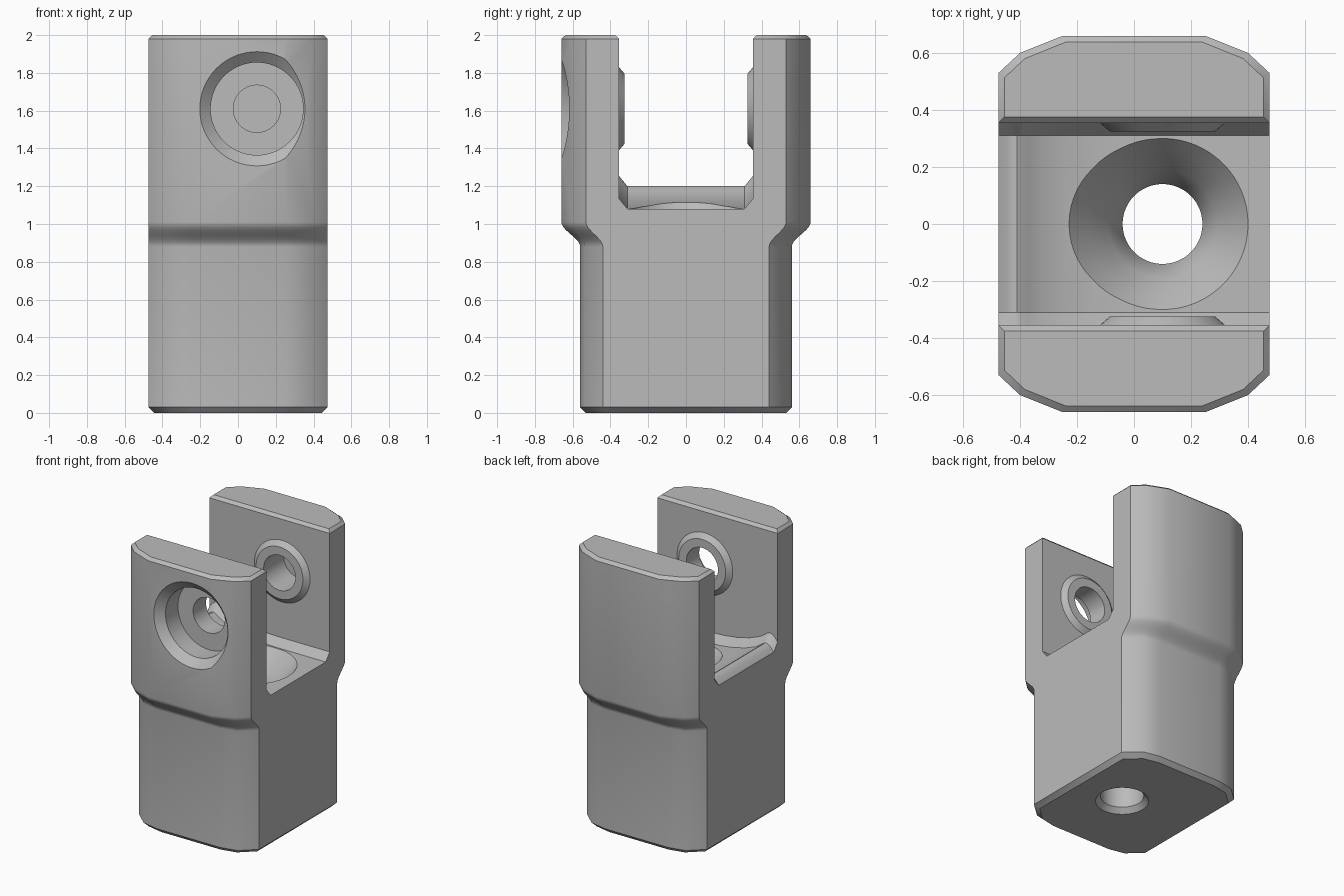
import bpy, bmesh, math

cube = bpy.data.objects.get("Cube")
if cube:
    bpy.data.objects.remove(cube, do_unlink=True)

grey = bpy.data.materials.new("plain grey")
grey.use_nodes = True
colour = (0.5, 0.5, 0.5, 1)
grey.diffuse_color = colour
grey.node_tree.nodes["Principled BSDF"].inputs["Base Color"].default_value = colour

PIN_X, PIN_Z = 0.1, 1.61


def loft(name, loops):
    """Closed solid skinned through loops of equal length."""
    bm = bmesh.new()
    rings = [[bm.verts.new(p) for p in loop] for loop in loops]
    n = len(rings[0])
    for a, b in zip(rings, rings[1:]):
        for i in range(n):
            j = (i + 1) % n
            bm.faces.new((a[i], a[j], b[j], b[i]))
    bm.faces.new(rings[0])
    bm.faces.new(rings[-1])
    bmesh.ops.recalc_face_normals(bm, faces=bm.faces)
    mesh = bpy.data.meshes.new(name)
    bm.to_mesh(mesh)
    bm.free()
    mesh.materials.append(grey)
    obj = bpy.data.objects.new(name, mesh)
    bpy.context.collection.objects.link(obj)
    return obj


def lathe(name, profile, along_y, segments=64):
    """Round solid from (radius, position) pairs, along y at the pin or along z."""
    loops = []
    for r, t in profile:
        loop = []
        for i in range(segments):
            a = 2 * math.pi * i / segments
            u, v = r * math.cos(a), r * math.sin(a)
            loop.append((PIN_X + u, t, PIN_Z + v) if along_y else (PIN_X + u, v, t))
        loops.append(loop)
    return loft(name, loops)


def combine(target, tool, operation):
    mod = target.modifiers.new("combine", 'BOOLEAN')
    mod.operation = operation
    mod.solver = 'EXACT'
    mod.object = tool
    bpy.context.view_layer.objects.active = target
    bpy.ops.object.modifier_apply(modifier=mod.name)
    bpy.data.objects.remove(tool, do_unlink=True)


# Body outline: blends the narrow lower section into the wide upper one
LOWER = [(0.25, 0.56), (0.37, 0.535), (0.475, 0.44)]
UPPER = [(0.25, 0.66), (0.40, 0.60), (0.475, 0.53)]


def outline(z, blend, inset=0):
    q = [(a[0] + (b[0] - a[0]) * blend, a[1] + (b[1] - a[1]) * blend)
         for a, b in zip(LOWER, UPPER)]
    q = [(x * (1 - inset / 0.475), y * (1 - inset / 0.6)) for x, y in q]
    half = q + [(x, -y) for x, y in reversed(q)]
    return [(x, y, z) for x, y in half + [(-x, -y) for x, y in half]]


levels = [outline(0, 0, 0.03), outline(0.03, 0)]
STEPS = 10
for i in range(STEPS + 1):
    t = i / STEPS
    levels.append(outline(0.88 + 0.13 * t, t * t * (3 - 2 * t)))
levels += [outline(1.98, 1), outline(2, 1, 0.02)]
body = loft("fork_body", levels)

# Slot between the arms: curved floor with a rounded lip and chamfered sides
floor = [(-0.6, 1.06), (-0.475, 1.15), (-0.45, 1.18), (-0.425, 1.197), (-0.41, 1.2),
         (-0.395, 1.193), (-0.37, 1.175), (-0.33, 1.15), (-0.25, 1.12),
         (-0.15, 1.097), (-0.05, 1.084), (0.08, 1.08), (0.6, 1.08)]


def slot_section(y, lift):
    return [(x, y, z + lift) for x, z in floor] + [(0.6, y, 2.2), (-0.6, y, 2.2)]


combine(body, loft("slot_cutter", [
    slot_section(-0.355, 0.055), slot_section(-0.31, 0),
    slot_section(0.31, 0), slot_section(0.355, 0.055)]), 'DIFFERENCE')

# Chamfer on the inner top edges of the arms
combine(body, loft("edge_cutter", [
    [(x, -y, z), (x, y, z), (x, y + 0.06, z + 0.06), (x, -y - 0.06, z + 0.06)]
    for x, y, z in ((-0.6, 0.345, 1.97), (0.6, 0.345, 1.97))]), 'DIFFERENCE')

# Tapered boss rings on the inside of both arms
for side in (-1, 1):
    combine(body, lathe("boss", [(0.22, side * 0.4), (0.22, side * 0.355),
                                 (0.185, side * 0.325)], True), 'UNION')

# Countersunk bore in the front arm, and pin hole ending inside the back arm
combine(body, lathe("counterbore_cutter", [(0.371, -0.72), (0.245, -0.61),
                                           (0.245, -0.47)], True), 'DIFFERENCE')
combine(body, lathe("pin_cutter", [(0.125, -0.6), (0.125, 0.55)], True), 'DIFFERENCE')

# Funnel and vertical bore
combine(body, lathe("funnel_cutter", [
    (0.173, -0.001), (0.14, 0.035), (0.14, 0.85), (0.19, 0.94),
    (0.26, 1.03), (0.30, 1.08), (0.34, 1.13)], False), 'DIFFERENCE')

bpy.ops.object.select_all(action='DESELECT')
body.select_set(True)
bpy.context.view_layer.objects.active = body
bpy.ops.object.shade_smooth_by_angle(angle=math.radians(35))
